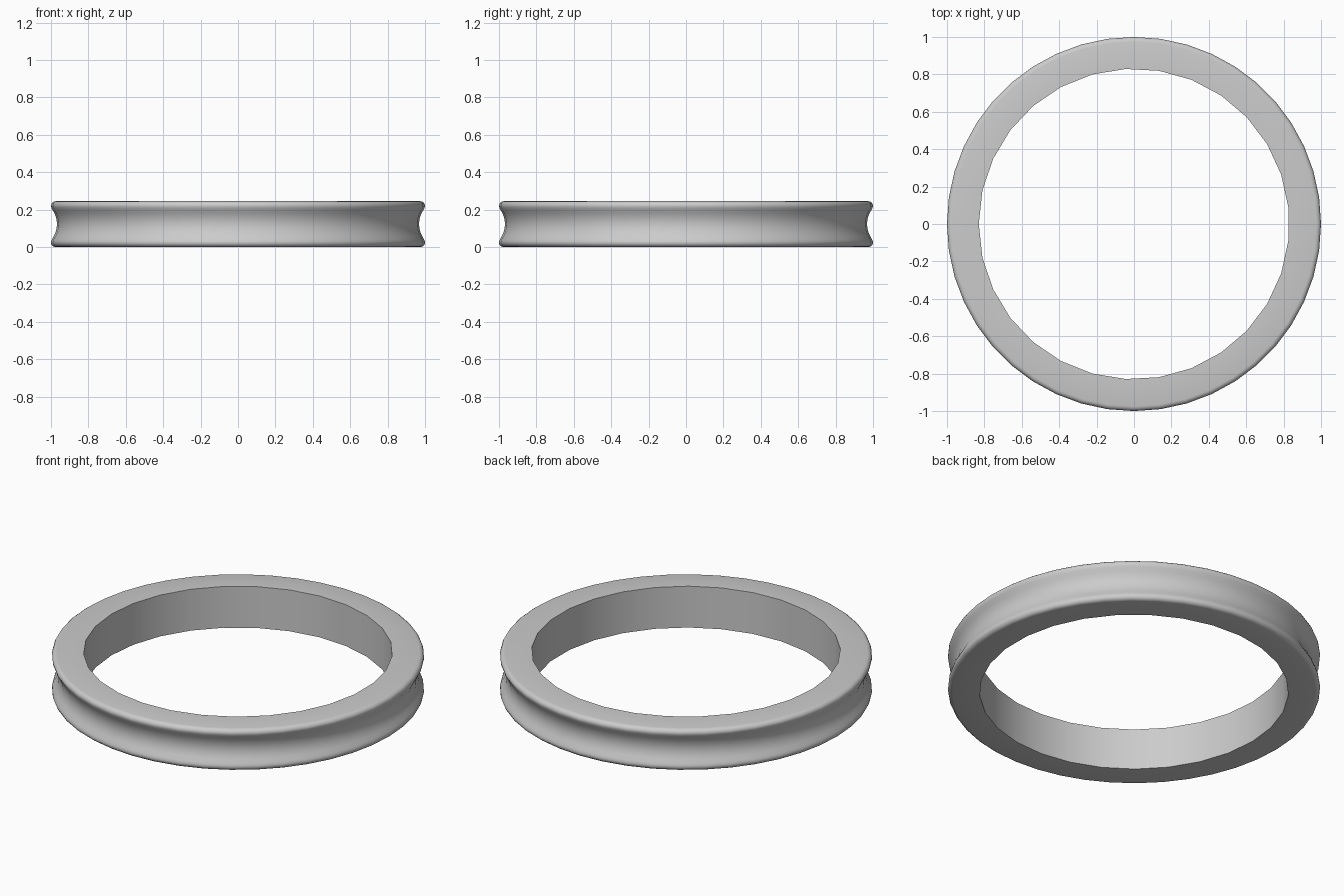
import bpy, bmesh
from math import sin, cos, pi, radians

cube = bpy.data.objects.get("Cube")
if cube:
    bpy.data.objects.remove(cube)

HEIGHT, MID = 0.245, 0.1225

grey = bpy.data.materials.new("plain_grey")
grey.use_nodes = True
colour = (0.6, 0.6, 0.6, 1)
grey.diffuse_color = colour
grey.node_tree.nodes["Principled BSDF"].inputs["Base Color"].default_value = colour


def ring(bm, radius, z, sides):
    """A closed loop of edges; returns its vertices and edges."""
    verts = [bm.verts.new((radius * cos(pi + 2 * pi * i / sides),
                           radius * sin(pi + 2 * pi * i / sides), z))
             for i in range(sides)]
    edges = [bm.edges.new((verts[i], verts[(i + 1) % sides])) for i in range(sides)]
    return verts, edges


def wall(bm, low, high):
    """Quads between two loops of equal count."""
    a, b = low[0], high[0]
    for i in range(len(a)):
        j = (i + 1) % len(a)
        bm.faces.new((a[i], a[j], b[j], b[i]))


# Upper half of the rim: rounded lip, then the concave groove down to the middle
lip = [(0.975, 0.1225), (0.986, 0.120), (0.995, 0.113), (1.0, 0.102),
       (0.999, 0.092), (0.994, 0.080)]
groove = [(0.968 + 0.026 * (t / 4) ** 2, 0.02 * t) for t in (3, 2, 1, 0)]
upper = lip + groove
profile = [(r, MID - h) for r, h in upper] + [(r, MID + h) for r, h in upper[-2::-1]]

bm = bmesh.new()
outer = [ring(bm, r, z, 44) for r, z in profile]
inner = [ring(bm, 0.83, z, 29) for z in (0, HEIGHT)]
for low, high in zip(outer, outer[1:]):
    wall(bm, low, high)
wall(bm, *inner)

# Flat faces joining the bore to the rim
for a, b in ((outer[0], inner[0]), (outer[-1], inner[1])):
    bmesh.ops.triangle_fill(bm, use_beauty=True, edges=a[1] + b[1])
bmesh.ops.recalc_face_normals(bm, faces=bm.faces)

mesh = bpy.data.meshes.new("grooved_ring")
bm.to_mesh(mesh)
bm.free()
mesh.materials.append(grey)
grooved_ring = bpy.data.objects.new("grooved_ring", mesh)
bpy.context.collection.objects.link(grooved_ring)

bpy.ops.object.select_all(action='DESELECT')
grooved_ring.select_set(True)
bpy.context.view_layer.objects.active = grooved_ring
bpy.ops.object.shade_smooth_by_angle(angle=radians(35))
